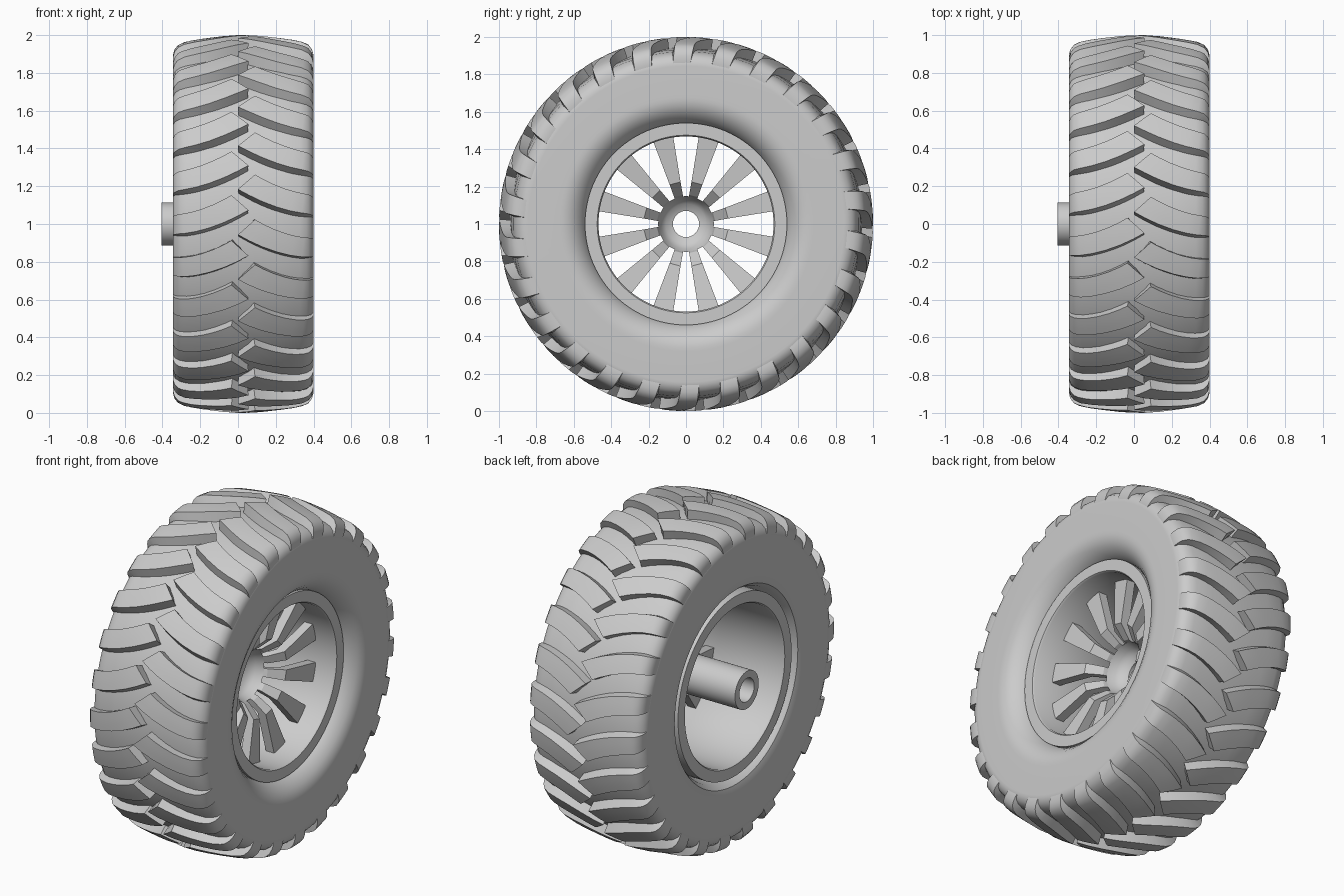
import bpy
import bmesh
import math

cube = bpy.data.objects.get("Cube")
if cube:
    bpy.data.objects.remove(cube, do_unlink=True)

MID = 0.0275      # tyre centre plane along x
HALF = 0.3725     # half the tyre width
LUGS = 26

grey = bpy.data.materials.new("plain_grey")
grey.use_nodes = True
grey.diffuse_color = (0.6, 0.6, 0.6, 1)
grey.node_tree.nodes["Principled BSDF"].inputs["Base Color"].default_value = (0.6, 0.6, 0.6, 1)


def polar(x, r, angle):
    """Point on the wheel: zero angle faces the front, positive goes up."""
    return (x, -r * math.cos(angle), 1 + r * math.sin(angle))


def finish(name, bm, angle=35):
    bmesh.ops.recalc_face_normals(bm, faces=bm.faces)
    mesh = bpy.data.meshes.new(name)
    bm.to_mesh(mesh)
    bm.free()
    mesh.materials.append(grey)
    obj = bpy.data.objects.new(name, mesh)
    bpy.context.collection.objects.link(obj)
    bpy.ops.object.select_all(action='DESELECT')
    obj.select_set(True)
    bpy.context.view_layer.objects.active = obj
    bpy.ops.object.shade_smooth_by_angle(angle=math.radians(angle))


def skin(bm, rings, closed=False):
    """Join rings of vertices, each ring being a closed loop."""
    pairs = list(zip(rings, rings[1:] + rings[:1])) if closed else list(zip(rings, rings[1:]))
    for a, b in pairs:
        for i in range(len(a)):
            j = (i + 1) % len(a)
            bm.faces.new((a[i], a[j], b[j], b[i]))
    if not closed:
        bm.faces.new(rings[0])
        bm.faces.new(rings[-1])


def revolve(name, profile, steps):
    bm = bmesh.new()
    rings = [[bm.verts.new(polar(x, r, math.tau * k / steps)) for x, r in profile]
             for k in range(steps)]
    skin(bm, rings, closed=True)
    finish(name, bm)


# Tyre body: a dished wall on the +x side, a tighter bead on the other
tread_half = [(0.3725, 0.845), (0.3715, 0.862), (0.36, 0.89), (0.335, 0.91),
              (0.30, 0.922), (0.2, 0.934)]
outer_wall = [(0.25, 0.53), (0.29, 0.545), (0.32, 0.565), (0.35, 0.595),
              (0.367, 0.63), (0.3725, 0.66), (0.3725, 0.68)]
inner_wall = [(-0.3725, 0.64), (-0.3725, 0.62), (-0.362, 0.585), (-0.33, 0.562),
              (-0.28, 0.547), (-0.25, 0.53)]
tyre_profile = (outer_wall + tread_half + [(0, 0.943)]
                + [(-x, r) for x, r in reversed(tread_half)] + inner_wall)
revolve("tyre_body", [(MID + x, r) for x, r in tyre_profile], 104)

# Tread lugs: curved bars that wrap the shoulder and end in a slanted cut
lug_profile = [(0.37, 0.85), (0.3725, 0.872), (0.371, 0.9), (0.364, 0.925), (0.345, 0.949),
               (0.31, 0.966), (0.25, 0.977), (0.18, 0.986), (0.1, 0.995), (0.03, 1.0),
               (-0.0275, 1.0)]
ACROSS = 3
SHOULDER = 4      # profile points before the tread proper


def lug_radius(x):
    for (x0, r0), (x1, r1) in zip(lug_profile[1:], lug_profile[2:]):
        if x >= x1:
            return r0 + (r1 - r0) * (x - x0) / (x1 - x0)
    return 1.0


def lug_section(index, side, start):
    """Outer points from the lower to the upper edge, then the buried ones back."""
    px, pr = lug_profile[index]
    top, buried = [], []
    for k in range(ACROSS + 1):
        t = k / ACROSS
        # the upper edge stops short of the lower one
        reach = 0.4 - 0.09 * t
        x, r = px, pr
        if index > SHOULDER:
            x = HALF - (HALF - px) * reach / 0.4
            r = lug_radius(x)
        run = ((HALF - x) / reach) ** 1.8
        sweep = 10 * min(r - 0.95, 0)
        degrees = sweep + 7.4 * run * (1 - t) + (6.2 + 5.8 * run) * t
        angle = start + math.radians(degrees)
        # the lower wall leans outward towards its foot
        foot = angle - math.radians(1.3) * (1 - t)
        top.append(polar(MID + side * x, r, angle))
        buried.append(polar(MID + side * x * 0.85, min(r - 0.04, 0.9), foot))
    return top + buried[::-1]


for name, side, phase in (("left_tread_lugs", 1, 3.2), ("right_tread_lugs", -1, -3.2)):
    bm = bmesh.new()
    for n in range(LUGS):
        start = math.radians(phase) + math.tau * n / LUGS
        skin(bm, [[bm.verts.new(p) for p in lug_section(i, side, start)]
                  for i in range(len(lug_profile))])
    finish(name, bm)

# Rim barrel with flat lips
revolve("rim", [(-0.325, 0.475), (-0.325, 0.54), (0.325, 0.54), (0.325, 0.475),
                (0.315, 0.468), (-0.315, 0.468)], 96)

# Hub: hollow axle tube opening into a rounded bowl
revolve("hub_tube", [(-0.405, 0.07), (-0.405, 0.113), (-0.02, 0.113), (0.02, 0.147),
                     (0.07, 0.149), (0.025, 0.132), (-0.005, 0.108), (-0.02, 0.07)], 48)

# Spokes: (radius, x, half width) along an elbowed bar
spoke_path = [(0.144, 0.055, 0.022), (0.155, 0.09, 0.024), (0.225, 0.165, 0.03), (0.48, 0.195, 0.056)]
DEPTH = 0.055
bm = bmesh.new()
for n in range(12):
    angle = math.radians(15 + 30 * n)
    rings = []
    for r, x, w in spoke_path:
        turn = math.atan2(w, r)
        rings.append([bm.verts.new(polar(x + dx, math.hypot(r, w), angle + s * turn))
                      for s, dx in ((-1, 0), (1, 0), (1, -DEPTH), (-1, -DEPTH))])
    skin(bm, rings)
finish("spokes", bm, 20)
